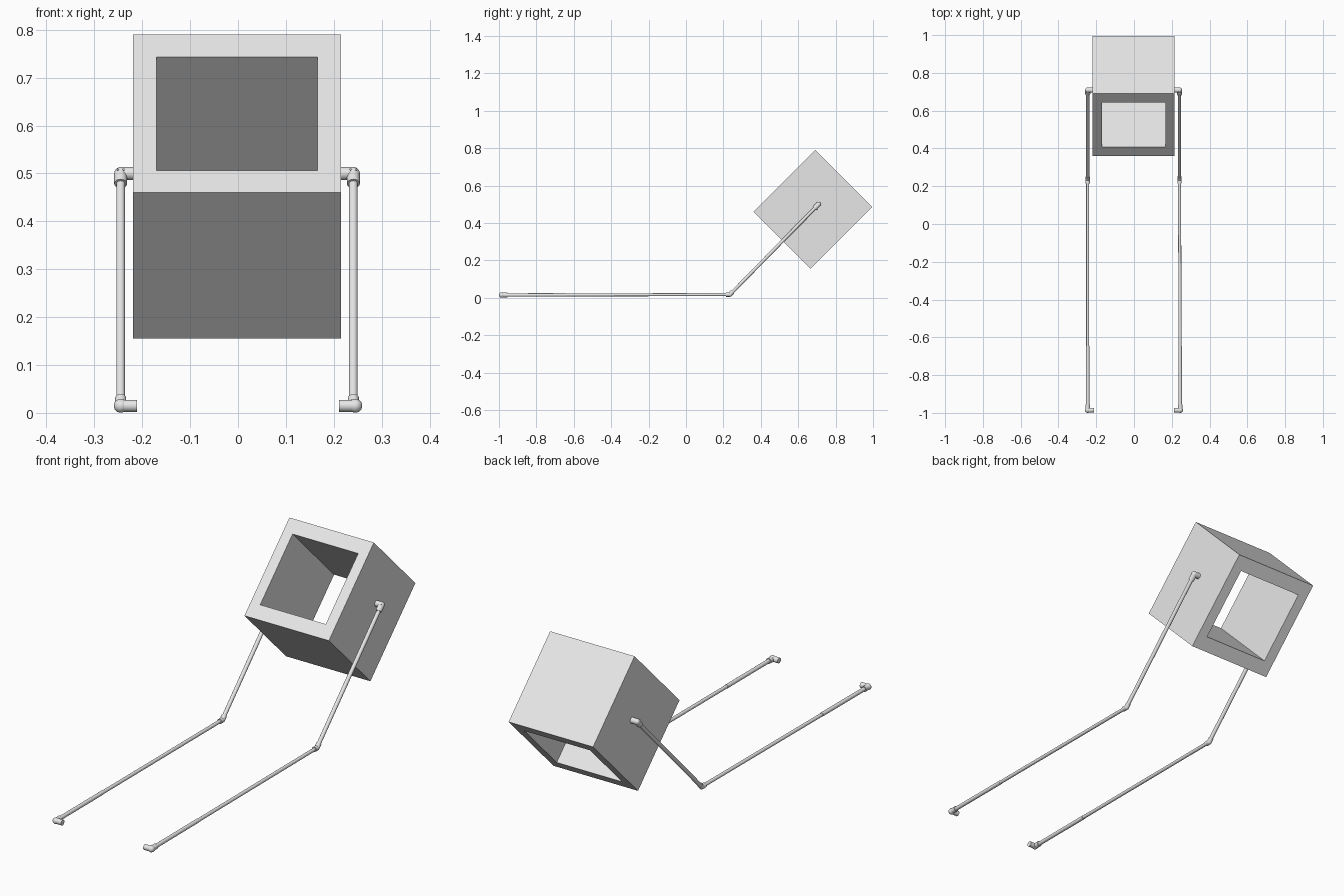
import bpy, bmesh, math
from mathutils import Vector, Matrix

cube = bpy.data.objects.get("Cube")
if cube:
    bpy.data.objects.remove(cube, do_unlink=True)

grey = bpy.data.materials.new("light_grey")
grey.use_nodes = True
grey.diffuse_color = (0.8, 0.8, 0.8, 1)
grey.node_tree.nodes["Principled BSDF"].inputs["Base Color"].default_value = (0.8, 0.8, 0.8, 1)


def finish(name, bm, smooth=True):
    bmesh.ops.recalc_face_normals(bm, faces=bm.faces)
    mesh = bpy.data.meshes.new(name)
    bm.to_mesh(mesh)
    bm.free()
    mesh.materials.append(grey)
    obj = bpy.data.objects.new(name, mesh)
    bpy.context.collection.objects.link(obj)
    if smooth:
        bpy.ops.object.select_all(action='DESELECT')
        obj.select_set(True)
        bpy.context.view_layer.objects.active = obj
        bpy.ops.object.shade_smooth_by_angle(angle=math.radians(40))
    return obj


def add_rod(bm, a, b, r):
    a, b = Vector(a), Vector(b)
    turn = (b - a).to_track_quat('Z', 'Y').to_matrix().to_4x4()
    bmesh.ops.create_cone(bm, cap_ends=True, segments=24, radius1=r, radius2=r,
                          depth=(b - a).length,
                          matrix=Matrix.Translation((a + b) / 2) @ turn)


def add_ball(bm, p, r):
    bmesh.ops.create_uvsphere(bm, u_segments=24, v_segments=12, radius=r,
                              matrix=Matrix.Translation(p))


def rod(name, a, b, r):
    bm = bmesh.new()
    add_rod(bm, a, b, r)
    finish(name, bm)


def elbow(name, corner, ends, r):
    # rounded corner with a socket towards each end
    bm = bmesh.new()
    add_ball(bm, corner, r)
    for end in ends:
        add_rod(bm, corner, end, r)
    finish(name, bm)


# Open box: a square tube tilted by 45 degrees
bm = bmesh.new()
half_depth = 0.2155


def ring(hx, hy, z):
    return [bm.verts.new((sx * hx, sy * hy, z))
            for sx, sy in ((-1, -1), (1, -1), (1, 1), (-1, 1))]


loops = [ring(0.217, 0.2333, -half_depth), ring(0.217, 0.2333, half_depth),
         ring(0.1685, 0.168, half_depth), ring(0.1685, 0.168, -half_depth)]
for n in range(4):
    p, q = loops[n], loops[(n + 1) % 4]
    for i in range(4):
        j = (i + 1) % 4
        bm.faces.new((p[i], p[j], q[j], q[i]))
box = finish("open_box", bm, smooth=False)
box.location = (-0.002, 0.6775, 0.4725)
box.rotation_euler.x = math.radians(45)

# Legs, one on each side
for side, s in (("left", 1), ("right", -1)):
    mid = -0.002
    pivot = Vector((mid + s * 0.243, 0.709, 0.5))
    knee = Vector((mid + s * 0.243, 0.235, 0.017))
    foot = Vector((s * 0.245, -0.9855, 0.0148))
    up = (pivot - knee).normalized()
    back = (knee - foot).normalized()
    sleeve_end = foot + back * 0.34

    rod(side + "_upper_tube", knee, pivot, 0.009)
    rod(side + "_lower_tube", foot, knee, 0.008)
    rod(side + "_lower_sleeve", foot, sleeve_end, 0.0092)
    elbow(side + "_knee_joint", knee, [knee + up * 0.02, knee - back * 0.02], 0.0115)
    elbow(side + "_pivot_elbow", pivot,
          [pivot - up * 0.03, (mid + s * 0.215, pivot.y, pivot.z)], 0.0135)
    elbow(side + "_foot_elbow", foot,
          [foot + back * 0.03, (s * 0.211, foot.y, foot.z)], 0.0125)
    # Rounded foot end
    bm = bmesh.new()
    add_ball(bm, foot, 0.0145)
    finish(side + "_foot_cap", bm)
    # Screw heads on the pivot elbow
    for k, dx in enumerate((-0.006, 0.006)):
        head = pivot + Vector((dx, -0.0115, 0.008))
        rod(f"{side}_screw_{k + 1}", head, head + Vector((0, -0.002, 0.001)), 0.002)
